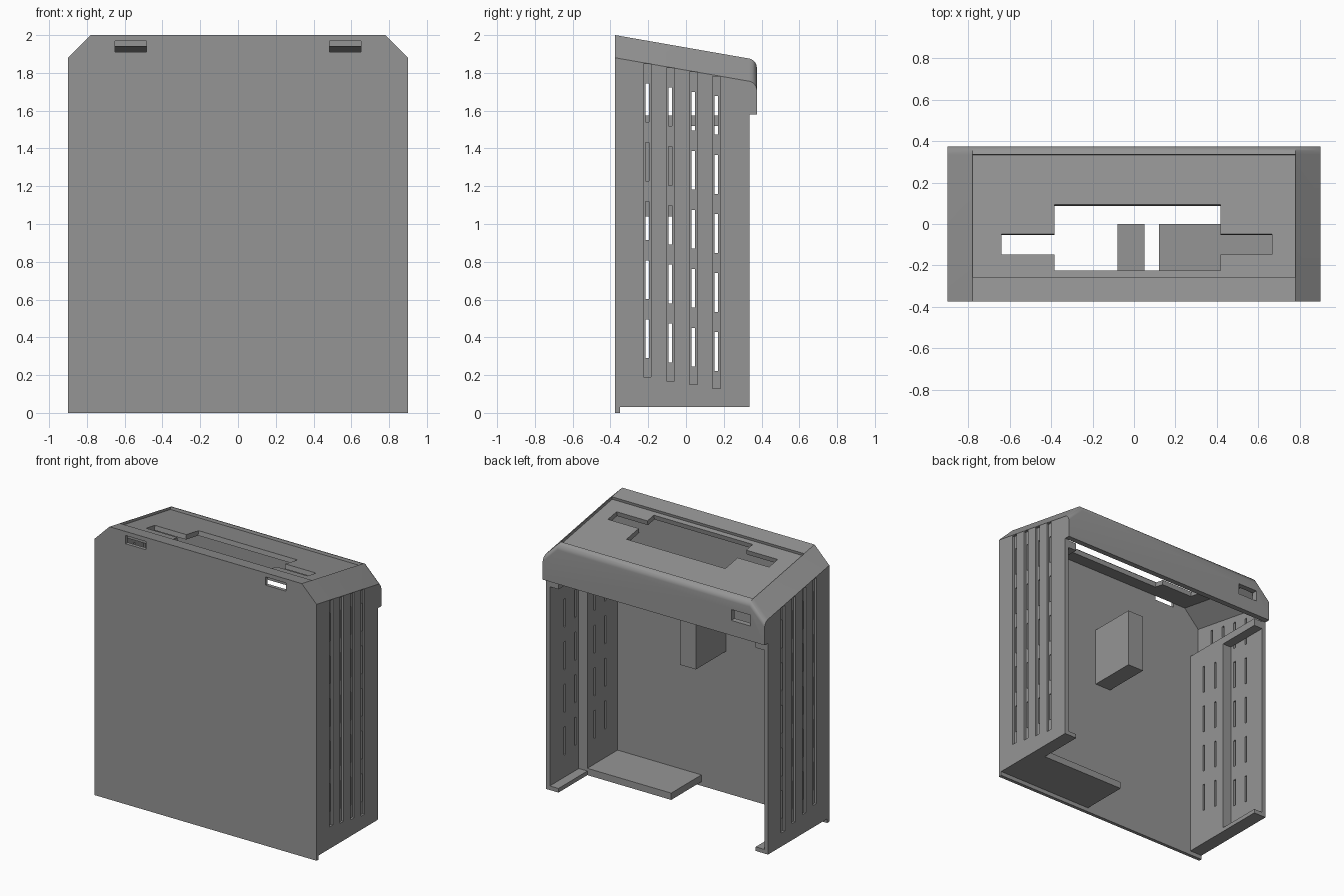
import bpy, bmesh, math
from mathutils import Matrix

if "Cube" in bpy.data.objects:
    bpy.data.objects.remove(bpy.data.objects["Cube"])

SLOPE = 0.175          # fall of the roof towards the back
FRONT, BACK = -0.375, 0.375

grey = bpy.data.materials.new("case_grey")
grey.diffuse_color = (0.3, 0.3, 0.3, 1)
grey.use_nodes = True
grey.node_tree.nodes["Principled BSDF"].inputs["Base Color"].default_value = grey.diffuse_color


def make(name, bm):
    bmesh.ops.recalc_face_normals(bm, faces=bm.faces)
    me = bpy.data.meshes.new(name)
    bm.to_mesh(me)
    bm.free()
    ob = bpy.data.objects.new(name, me)
    bpy.context.collection.objects.link(ob)
    me.materials.append(grey)
    return ob


def add_box(bm, x, y, z, mat=Matrix()):
    ctr = [(a + b) / 2 for a, b in (x, y, z)]
    size = [abs(b - a) for a, b in (x, y, z)]
    bmesh.ops.create_cube(bm, size=1, matrix=mat @ Matrix.Translation(ctr) @ Matrix.Diagonal((*size, 1)))


def boxes(name, items):
    bm = bmesh.new()
    for it in items:
        add_box(bm, *it)
    return make(name, bm)


def loft(name, sections):
    """Skin a list of (y, xz profile) sections into a closed solid."""
    bm = bmesh.new()
    rings = [[bm.verts.new((x, y, z)) for x, z in prof] for y, prof in sections]
    for a, b in zip(rings, rings[1:]):
        for i in range(len(a)):
            j = (i + 1) % len(a)
            bm.faces.new((a[i], a[j], b[j], b[i]))
    bm.faces.new(rings[0])
    bm.faces.new(rings[-1])
    return make(name, bm)


def roof_profile(y, base, side=0.9, shoulder=1.88, flat=0.78, top=2.0, drop=0.0):
    o = -SLOPE * (y - FRONT) - drop
    half = [(side, base), (side, shoulder + o), (flat, top + o)]
    return half + [(-x, z) for x, z in reversed(half)]


def boolean(ob, tool, op="DIFFERENCE", keep=False):
    m = ob.modifiers.new("cut", "BOOLEAN")
    m.operation, m.solver, m.object = op, "EXACT", tool
    m.use_self = True
    bpy.context.view_layer.update()
    me = bpy.data.meshes.new_from_object(ob.evaluated_get(bpy.context.evaluated_depsgraph_get()))
    ob.modifiers.clear()
    ob.data = me
    if not keep:
        bpy.data.objects.remove(tool)


def both(x, y, z):
    return [(x, y, z), ((-x[1], -x[0]), y, z)]


# Front panel with chamfered top corners and two slots
panel = loft("front_panel", [(y, roof_profile(y, 0)) for y in (FRONT, -0.35)])
boolean(panel, boxes("slots", both((0.485, 0.65), (-0.5, -0.3), (1.91, 1.97))))

# Hood: sloped roof, chamfered sides, rounded back edge and back lip
r = 0.04
sections = [(-0.35, roof_profile(-0.35, 1.58))]
for i in range(7):
    a = math.radians(15 * i)
    y = BACK - r + r * math.sin(a)
    sections.append((y, roof_profile(y, 1.58, drop=r * (1 - math.cos(a)))))
shell = loft("case_shell", sections)
boolean(shell, loft("cavity", [(y, roof_profile(y, 1.4, 0.87, 1.82, 0.75, 1.945))
                               for y in (-0.4, 0.335)]))

# Side walls
boolean(shell, boxes("walls", both((0.87, 0.9), (-0.35, 0.335), (0.03, 1.6))), "UNION")

# Recessed roof panel and the stepped opening through it, square to the slope
tilt = Matrix.Translation((0, 0, 2 + SLOPE * FRONT)) @ Matrix.Rotation(-math.atan(SLOPE), 4, "X")
k = math.sqrt(1 + SLOPE ** 2)
span = lambda a, b: (a * k, b * k)
boolean(shell, boxes("recess", [((-0.78, 0.78), span(-0.255, 0.336), (-0.02, 0.1), tilt)]))
boolean(shell, boxes("opening", [((-0.385, 0.417), span(-0.22, 0.097), (-0.15, 0.1), tilt)]))
boolean(shell, boxes("wings", [((-0.64, 0.667), span(-0.145, -0.045), (-0.15, 0.1), tilt)]))

# Slot in the back lip
boolean(shell, boxes("lip_slot", [((-0.785, -0.63), (0.3, 0.42), (1.69, 1.77))]))

# Vertical grooves and vent slits in the sides
grooves, vents = [], []
for c in range(4):
    y, low = -0.205 + 0.122 * c, 0.02 * c
    edge = 1.88 - SLOPE * (y - FRONT) - 0.004
    grooves += both((0.885, 0.95), (y - 0.021, y + 0.021), (0.19 - low, edge))
    for n in range(5):
        z = 0.29 - 0.0225 * c + 0.3125 * n
        vents.append((n, (y - 0.009, y + 0.009), (z, z + 0.205)))
boolean(shell, boxes("grooves", grooves))
boolean(shell, boxes("vents", [((-1, 1), y, z) for n, y, z in vents]))

# Inner frame: thick front half plus foot and head flanges
frame = boxes("inner_frame", both((0.8, 0.87), (-0.35, 0.0), (0.03, 1.575)))
boolean(frame, boxes("vents", [((-1, 1), y, z) for n, y, z in vents if n < 4]))
boxes("frame_flanges", both((0.8, 0.87), (0.0, 0.335), (0.03, 0.06))
      + both((0.8, 0.87), (0.0, 0.335), (1.52, 1.575)))

# Floor shelf and the block fixed behind the front panel
boxes("floor_shelf", [((0.12, 0.8), (-0.35, 0.0), (0.03, 0.08))])
boxes("inner_block", [((-0.08, 0.05), (-0.35, 0.0), (1.04, 1.47))])

# Smooth only the rounded back edge
for ob in bpy.context.scene.objects:
    ob.select_set(True)
    bpy.context.view_layer.objects.active = ob
bpy.ops.object.shade_smooth_by_angle(angle=math.radians(30))
